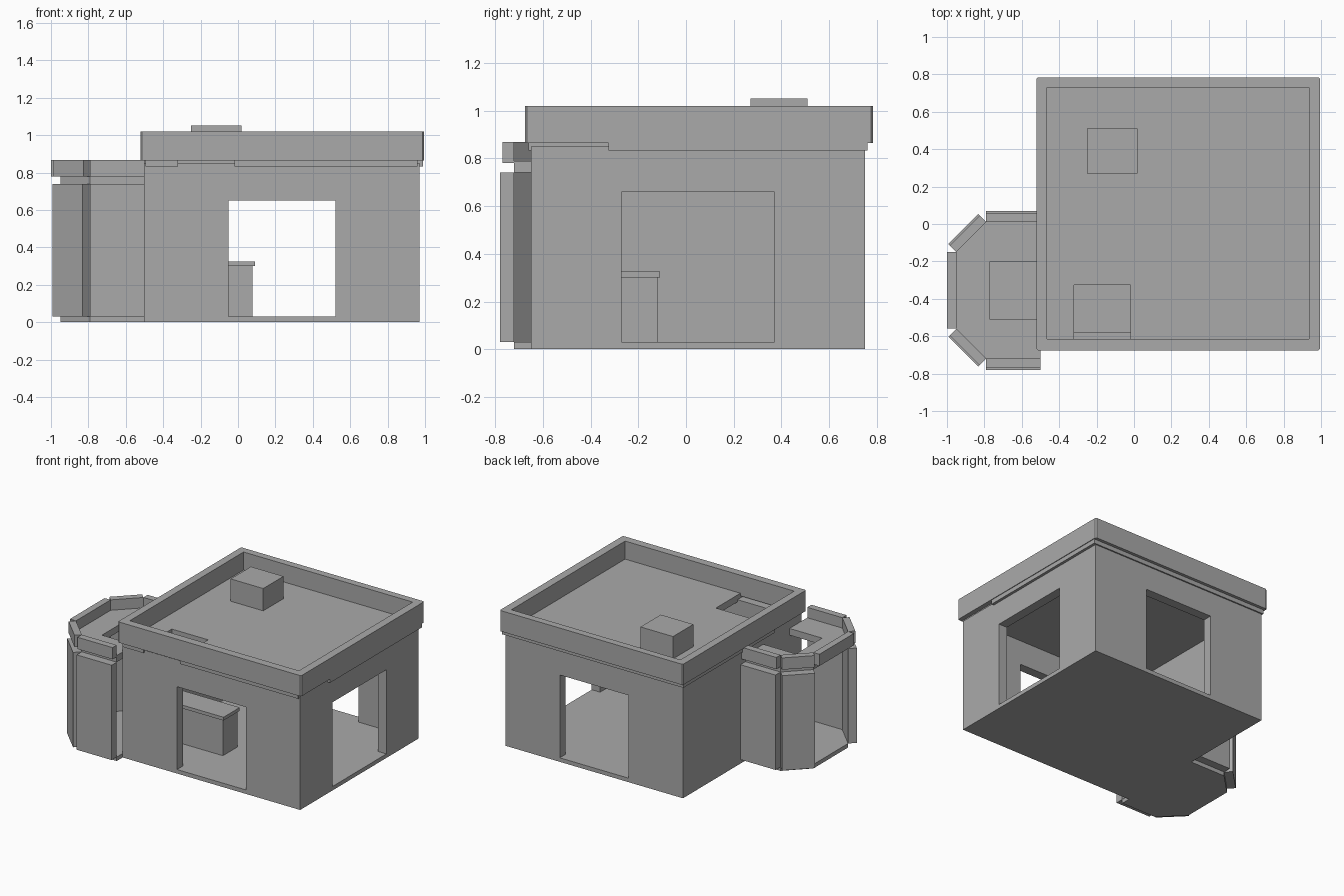
import bpy, bmesh
from mathutils import Vector

if "Cube" in bpy.data.objects:
    bpy.data.objects.remove(bpy.data.objects["Cube"], do_unlink=True)

GREY = (0.4, 0.4, 0.4, 1)
mat = bpy.data.materials.new("plain grey")
mat.use_nodes = True
mat.diffuse_color = GREY
bsdf = next(n for n in mat.node_tree.nodes if n.type == 'BSDF_PRINCIPLED')
bsdf.inputs["Base Color"].default_value = GREY


def prism(name, outline, z0, z1):
    """Extrude a flat outline from z0 to z1."""
    bm = bmesh.new()
    face = bm.faces.new([bm.verts.new((x, y, z0)) for x, y in outline])
    top = bmesh.ops.extrude_face_region(bm, geom=[face])["geom"]
    bmesh.ops.translate(bm, vec=(0, 0, z1 - z0),
                        verts=[v for v in top if isinstance(v, bmesh.types.BMVert)])
    bmesh.ops.recalc_face_normals(bm, faces=bm.faces)
    mesh = bpy.data.meshes.new(name)
    bm.to_mesh(mesh)
    bm.free()
    mesh.materials.append(mat)
    ob = bpy.data.objects.new(name, mesh)
    bpy.context.collection.objects.link(ob)
    return ob


def box(name, x0, x1, y0, y1, z0, z1):
    return prism(name, [(x0, y0), (x1, y0), (x1, y1), (x0, y1)], z0, z1)


def cut(ob, cutter):
    mod = ob.modifiers.new(cutter.name, 'BOOLEAN')
    mod.operation = 'DIFFERENCE'
    mod.solver = 'EXACT'
    mod.object = cutter
    cutter.hide_render = True
    cutter.hide_viewport = True
    cutter.display_type = 'WIRE'


def bay_run(name, a, b, thick, z0, z1):
    """Straight wall from a to b, thickened to the outside of the bay."""
    a, b = Vector(a), Vector(b)
    d = (b - a).normalized()
    out = Vector((d.y, -d.x)) * thick
    return prism(name, [a, b, b + out, a + out], z0, z1)


FLOOR = 0.03

# Main room: floor and hollow walls with three doorways
box("main_floor", -0.5, 0.97, -0.65, 0.75, 0, FLOOR)
walls = box("main_walls", -0.5, 0.97, -0.65, 0.75, FLOOR, 0.85)
cut(walls, box("room_cutter", -0.43, 0.9, -0.58, 0.68, -0.1, 1))
cut(walls, box("front_back_door_cutter", -0.05, 0.52, -1, 1, -0.1, 0.65))
cut(walls, box("side_door_cutter", 0.7, 1.2, -0.27, 0.37, -0.1, 0.66))

# Roof slab in three pieces around the roof hatch
box("roof_slab_back", -0.51, 0.99, -0.325, 0.76, 0.833, 0.885)
box("roof_slab_front_left", -0.02, 0.96, -0.66, -0.325, 0.833, 0.885)
box("roof_slab_front_right", -0.495, -0.32, -0.66, -0.325, 0.833, 0.885)

# Roof parapet with slightly clipped corners
c = 0.008
x0, x1, y0, y1 = -0.522, 0.995, -0.675, 0.783
parapet = prism("roof_parapet", [
    (x0 + c, y0), (x1 - c, y0), (x1, y0 + c), (x1, y1 - c),
    (x1 - c, y1), (x0 + c, y1), (x0, y1 - c), (x0, y0 + c)], 0.865, 1.02)
cut(parapet, box("parapet_cutter", -0.465, 0.935, -0.615, 0.73, 0.8, 1.1))

# Box on the roof
box("roof_box", -0.25, 0.02, 0.27, 0.51, 0.87, 1.052)

# Counter inside
box("counter_base", -0.43, 0.078, -0.29, -0.118, FLOOR, 0.3)
box("counter_top", -0.43, 0.09, -0.3, -0.108, 0.3, 0.325)

# Side bay: outline runs from the front corner round to the back corner
bay = [(-0.5, -0.72), (-0.79, -0.72), (-0.95, -0.56),
       (-0.95, -0.15), (-0.79, 0.01), (-0.5, 0.01)]
prism("bay_floor", bay, 0, FLOOR)
slab = prism("bay_roof", bay, 0.74, 0.79)
cut(slab, box("bay_hatch_cutter", -0.77, -0.4, -0.51, -0.2, 0.6, 0.9))

# Bay walls (outer side left open) and parapet on every side
sides = ["front", "front_corner", "outer", "back_corner", "back"]
for i, side in enumerate(sides):
    a, b = bay[i + 1], bay[i]
    if side != "outer":
        bay_run("bay_wall_" + side, a, b, 0.06, FLOOR, 0.74)
    bay_run("bay_parapet_" + side, a, b, 0.05, 0.78, 0.868)
